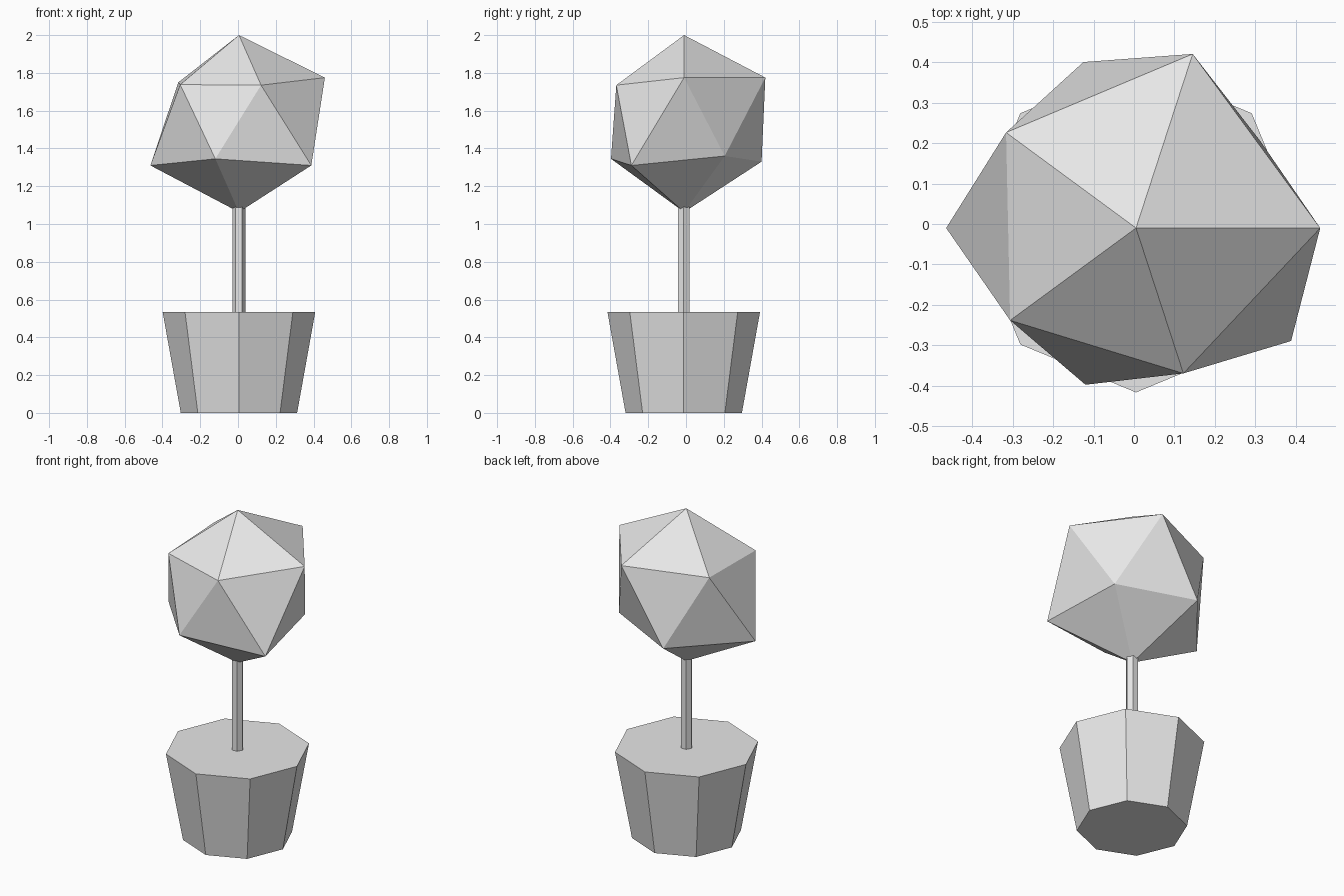
import bpy
import bmesh

cube = bpy.data.objects.get("Cube")
if cube:
    bpy.data.objects.remove(cube, do_unlink=True)

grey = bpy.data.materials.new("plain grey")
grey.use_nodes = True
grey.diffuse_color = (0.8, 0.8, 0.8, 1)
grey.node_tree.nodes["Principled BSDF"].inputs["Base Color"].default_value = (0.8, 0.8, 0.8, 1)

AXIS = (0.005, -0.012)  # shared centre line of pot and trunk


def finish(obj, name):
    obj.name = name
    obj.data.name = name
    obj.data.materials.clear()
    obj.data.materials.append(grey)


def tapered_prism(name, sides, r_low, r_high, z_low, z_high, turn=0):
    """Flat-sided column with closed ends, standing on the shared axis."""
    bpy.ops.mesh.primitive_cone_add(
        vertices=sides, radius1=r_low, radius2=r_high, depth=z_high - z_low,
        location=(*AXIS, (z_low + z_high) / 2), rotation=(0, 0, turn))
    finish(bpy.context.object, name)


def faceted_crown(name, top, upper, lower, bottom):
    """Irregular twenty-sided ball from two staggered rings and two poles."""
    bm = bmesh.new()
    apex, base = bm.verts.new(top), bm.verts.new(bottom)
    up = [bm.verts.new(p) for p in upper]
    low = [bm.verts.new(p) for p in lower]
    for i in range(len(up)):
        j = (i + 1) % len(up)
        bm.faces.new((apex, up[i], up[j]))
        bm.faces.new((up[i], low[i], up[j]))
        bm.faces.new((low[i], low[j], up[j]))
        bm.faces.new((base, low[j], low[i]))
    bmesh.ops.recalc_face_normals(bm, faces=bm.faces)
    mesh = bpy.data.meshes.new(name)
    bm.to_mesh(mesh)
    bm.free()
    obj = bpy.data.objects.new(name, mesh)
    bpy.context.collection.objects.link(obj)
    finish(obj, name)


# Octagonal pot, filled to the rim
tapered_prism("pot", 8, 0.308, 0.404, 0, 0.535)

# Thin six-sided trunk; the primitive starts with a corner on y, so turn it onto x
tapered_prism("trunk", 6, 0.035, 0.035, 0.52, 1.09, turn=0.5236)

# Low-poly foliage ball
faceted_crown(
    "foliage",
    top=(0.005, -0.01, 2.0),
    upper=[(0.46, -0.01, 1.775), (0.145, 0.42, 1.775), (-0.316, 0.226, 1.75),
           (-0.306, -0.238, 1.738), (0.122, -0.369, 1.735)],
    lower=[(0.312, 0.205, 1.36), (-0.125, 0.40, 1.33), (-0.464, -0.01, 1.31),
           (-0.12, -0.397, 1.345), (0.388, -0.289, 1.31)],
    bottom=(0.005, -0.01, 1.063))
